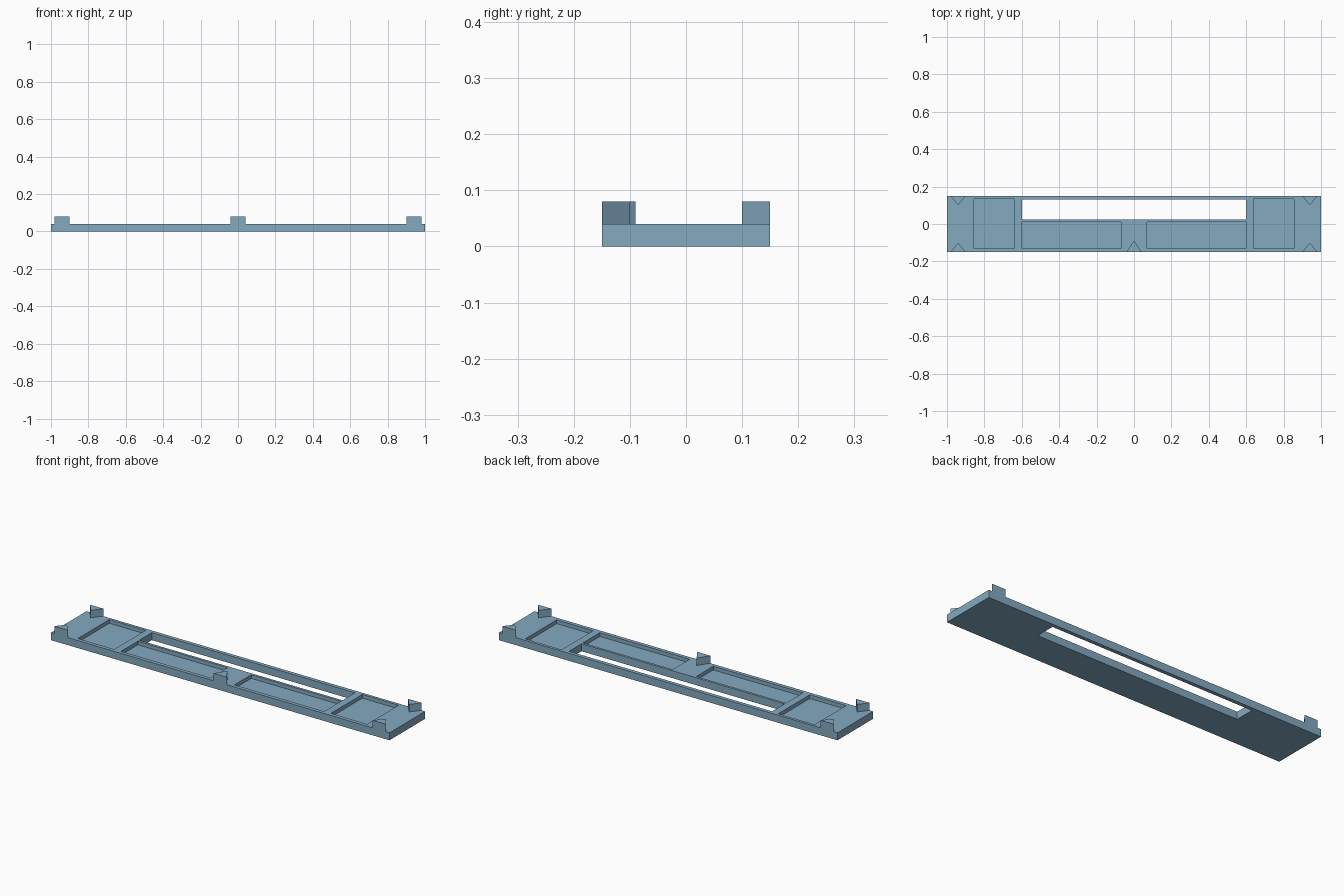
import bpy, bmesh

if "Cube" in bpy.data.objects:
    bpy.data.objects.remove(bpy.data.objects["Cube"])

blue = bpy.data.materials.new("steel_blue")
blue.diffuse_color = (0.23, 0.40, 0.53, 1)
blue.use_nodes = True
blue.node_tree.nodes["Principled BSDF"].inputs["Base Color"].default_value = blue.diffuse_color


def prism(name, outline, z0, z1):
    """Extrude a counter-clockwise xy outline from z0 to z1."""
    bm = bmesh.new()
    face = bm.faces.new([bm.verts.new((x, y, z0)) for x, y in outline])
    top = bmesh.ops.extrude_face_region(bm, geom=[face])["geom"]
    bmesh.ops.translate(bm, vec=(0, 0, z1 - z0),
                        verts=[v for v in top if isinstance(v, bmesh.types.BMVert)])
    bmesh.ops.recalc_face_normals(bm, faces=bm.faces)
    mesh = bpy.data.meshes.new(name)
    bm.to_mesh(mesh)
    bm.free()
    mesh.materials.append(blue)
    obj = bpy.data.objects.new(name, mesh)
    bpy.context.collection.objects.link(obj)
    return obj


def box(name, x0, x1, y0, y1, z0, z1):
    return prism(name, [(x0, y0), (x1, y0), (x1, y1), (x0, y1)], z0, z1)


# Base plate
plate = box("base_plate", -1, 1, -0.15, 0.15, 0, 0.04)

# Long through slot, two end pockets and two front pockets
cuts = [
    ("slot_cutter", -0.60, 0.60, 0.025, 0.13, -0.02),
    ("left_end_cutter", -0.855, -0.64, -0.13, 0.135, 0.02),
    ("right_end_cutter", 0.64, 0.855, -0.13, 0.135, 0.02),
    ("left_front_cutter", -0.60, -0.07, -0.13, 0.012, 0.02),
    ("right_front_cutter", 0.07, 0.60, -0.13, 0.012, 0.02),
]
cutters = [box(n, x0, x1, y0, y1, z0, 0.06) for n, x0, x1, y0, y1, z0 in cuts]
for c in cutters:
    mod = plate.modifiers.new(c.name, "BOOLEAN")
    mod.operation = "DIFFERENCE"
    mod.solver = "EXACT"
    mod.object = c

# Apply the cuts and remove the cutters
bpy.context.view_layer.objects.active = plate
plate.select_set(True)
for c in cutters:
    bpy.ops.object.modifier_apply(modifier=c.name)
    bpy.data.objects.remove(c)

# Triangular pegs along the edges, flat side outward
pegs = [("front_left_peg", -0.94, -1, 0.05), ("front_right_peg", 0.94, -1, 0.05),
        ("back_left_peg", -0.94, 1, 0.05), ("back_right_peg", 0.94, 1, 0.05),
        ("front_centre_peg", 0, -1, 0.06)]
for name, x, side, depth in pegs:
    edge = 0.15 * side
    prism(name, [(x - 0.04, edge), (x + 0.04, edge), (x, edge - side * depth)], 0.04, 0.08)
